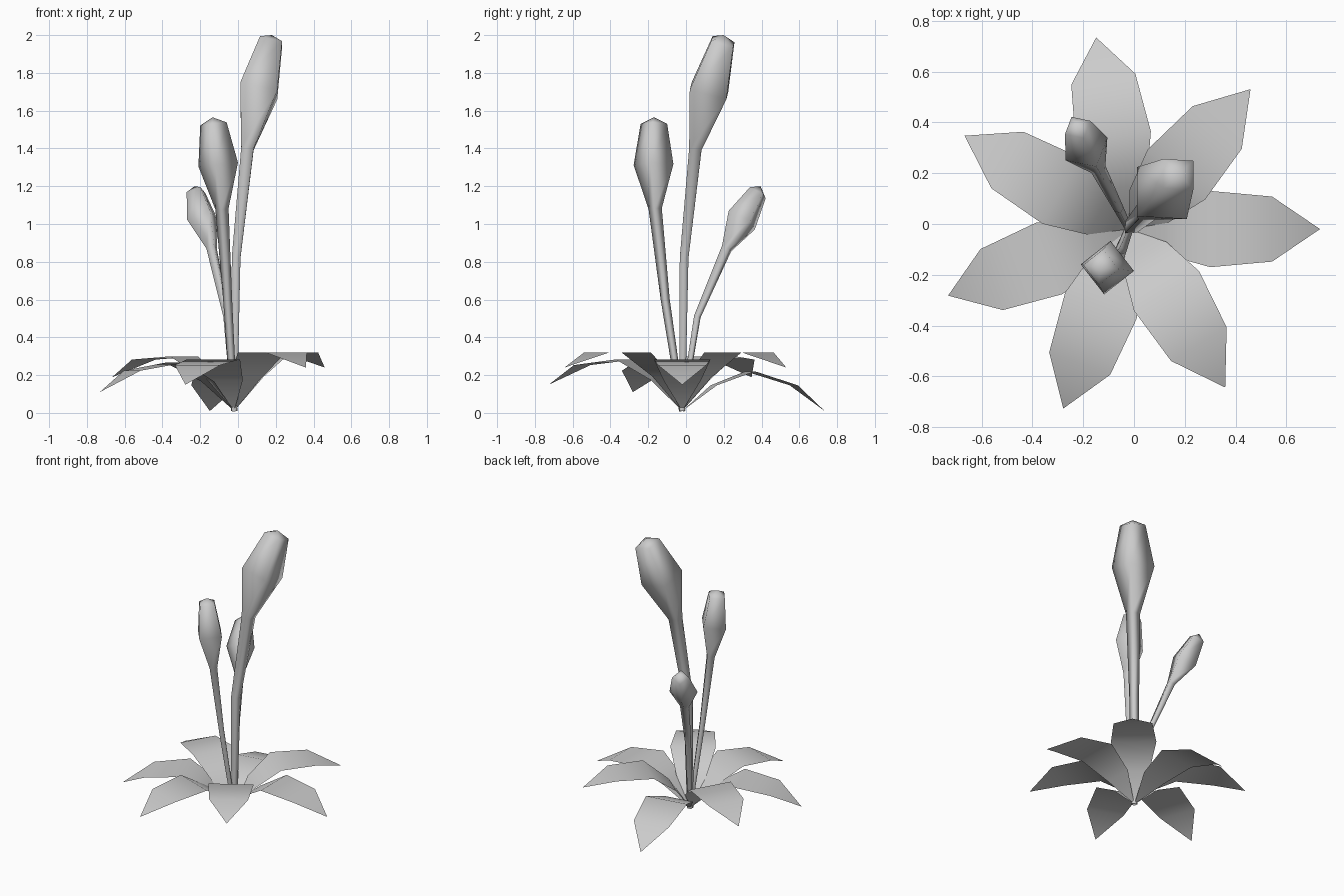
import bpy
import bmesh
import math
from mathutils import Vector, Matrix

cube = bpy.data.objects.get("Cube")
if cube:
    bpy.data.objects.remove(cube, do_unlink=True)

grey = bpy.data.materials.new("plain_grey")
grey.use_nodes = True
COLOUR = (0.6, 0.6, 0.6, 1)
grey.diffuse_color = COLOUR
grey.node_tree.nodes["Principled BSDF"].inputs["Base Color"].default_value = COLOUR

ROOT = Vector((-0.02, -0.02, 0.01))


def finish(bm, name):
    mesh = bpy.data.meshes.new(name)
    bm.to_mesh(mesh)
    bm.free()
    mesh.materials.append(grey)
    for p in mesh.polygons:
        p.use_smooth = True
    obj = bpy.data.objects.new(name, mesh)
    bpy.context.collection.objects.link(obj)
    return obj


# Leaf: thin blade from root to tip, (reach, height, half width) per row
BLADE = [(0.12, 0.18, 0.1), (0.285, 0.31, 0.15), (0.53, 0.31, 0.128)]
TIP = (0.73, 0.23)


def leaf(name, heading, pitch):
    bm = bmesh.new()
    root = bm.verts.new((0, 0, 0))
    rows = [(bm.verts.new((r, w, z)), bm.verts.new((r, -w, z))) for r, z, w in BLADE]
    tip = bm.verts.new((TIP[0], 0, TIP[1]))
    bm.faces.new((root, rows[0][1], rows[0][0]))
    for (a, b), (c, d) in zip(rows, rows[1:]):
        bm.faces.new((a, b, d, c))
    bm.faces.new((rows[-1][0], rows[-1][1], tip))
    turn = Matrix.Rotation(math.radians(heading), 4, 'Z')
    droop = Matrix.Rotation(math.radians(pitch), 4, 'Y')
    bm.transform(Matrix.Translation(ROOT) @ turn @ droop)
    finish(bm, name)


LEAVES = [(0, 7), (49, 0), (99.7, 17.5), (150.4, 4), (200.2, 10), (249.9, 7), (301.3, 0)]
for i, (heading, droop) in enumerate(LEAVES):
    leaf(f"leaf_{i + 1}", heading, droop)


# Stalk with bud: four-sided tube swept along a path, with a pointed cap
def stalk(name, path, halves, yaw, apex):
    bm = bmesh.new()
    pts = [ROOT] + [Vector(p) for p in path]
    side = Vector((math.cos(math.radians(yaw)), math.sin(math.radians(yaw)), 0))
    rings = []
    for i, (p, h) in enumerate(zip(pts, halves)):
        t = (pts[min(i + 1, len(pts) - 1)] - pts[max(i - 1, 0)]).normalized()
        u = (side - t * side.dot(t)).normalized()
        v = t.cross(u)
        rings.append([bm.verts.new(p + u * h * a + v * h * b)
                      for a, b in ((1, 1), (-1, 1), (-1, -1), (1, -1))])
    for low, high in zip(rings, rings[1:]):
        for k in range(4):
            n = (k + 1) % 4
            bm.faces.new((low[k], low[n], high[n], high[k]))
    top = bm.verts.new(apex)
    for k in range(4):
        bm.faces.new((rings[-1][k], rings[-1][(k + 1) % 4], top))
    finish(bm, name)


stalk("tall_stalk",
      [(-0.01, -0.01, 0.82), (0.05, 0.05, 1.4), (0.11, 0.122, 1.705), (0.175, 0.195, 1.965)],
      (0.015, 0.023, 0.033, 0.1, 0.06), 0, (0.18, 0.2, 2.0))
stalk("middle_stalk",
      [(-0.055, -0.11, 0.6), (-0.085, -0.163, 1.08), (-0.105, -0.172, 1.315), (-0.13, -0.17, 1.53)],
      (0.012, 0.017, 0.025, 0.075, 0.05), 38, (-0.135, -0.17, 1.565))
stalk("short_stalk",
      [(-0.06, 0.06, 0.51), (-0.14, 0.215, 0.87), (-0.187, 0.295, 1.02), (-0.222, 0.38, 1.165)],
      (0.01, 0.014, 0.022, 0.066, 0.04), -21, (-0.23, 0.395, 1.2))
